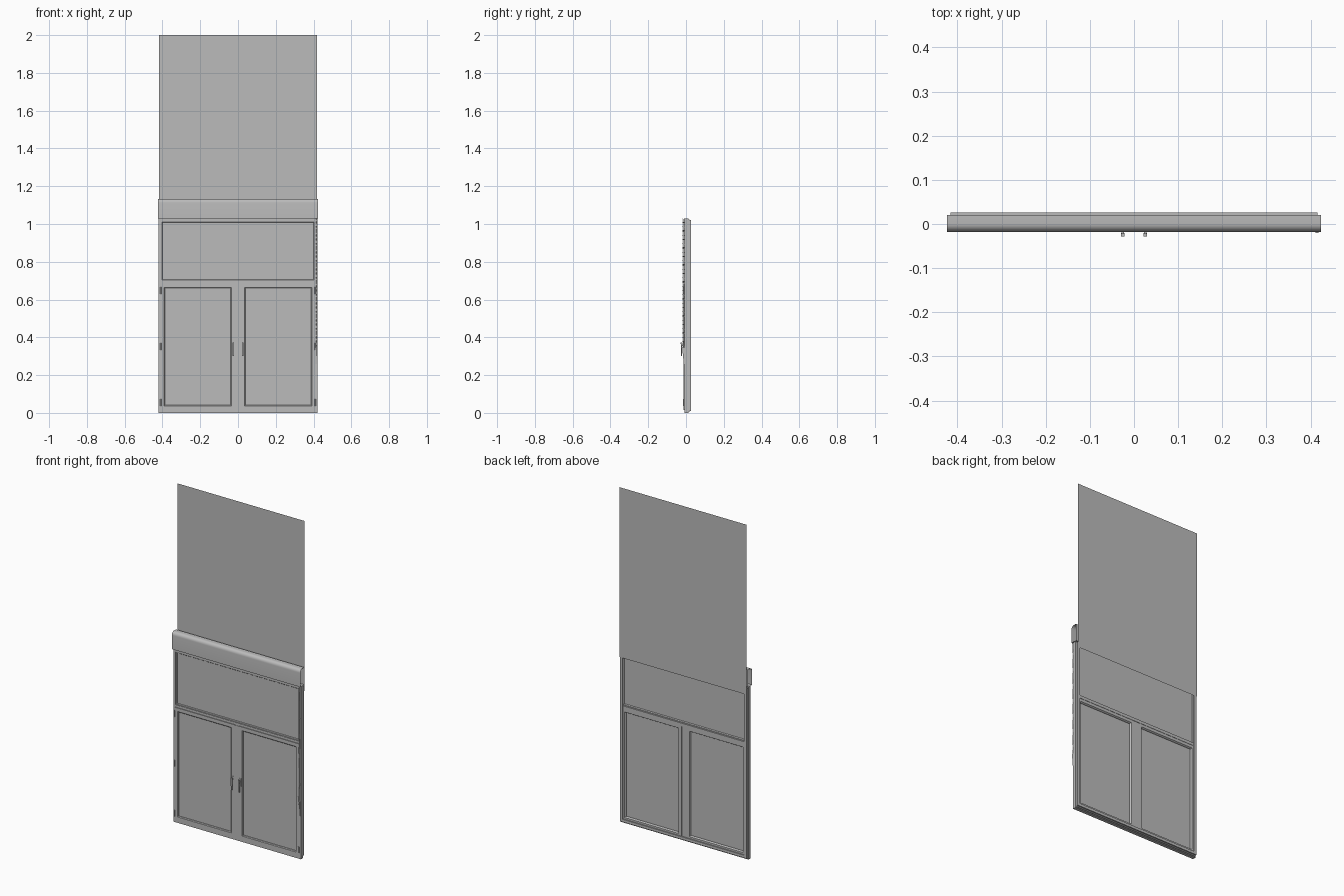
import bpy, bmesh, math
from mathutils import Matrix, Vector

if "Cube" in bpy.data.objects:
    bpy.data.objects.remove(bpy.data.objects["Cube"])


def material(name, c):
    m = bpy.data.materials.new(name)
    m.diffuse_color = (c, c, c, 1)
    m.use_nodes = True
    m.node_tree.nodes["Principled BSDF"].inputs["Base Color"].default_value = m.diffuse_color
    return m


GREY = material("plain grey", 0.5)


def finish(bm, name, smooth=False):
    me = bpy.data.meshes.new(name)
    bm.to_mesh(me)
    bm.free()
    ob = bpy.data.objects.new(name, me)
    bpy.context.collection.objects.link(ob)
    me.materials.append(GREY)
    if smooth:
        for p in me.polygons:
            p.use_smooth = True
        me.set_sharp_from_angle(angle=math.radians(35))
    return ob


def add_box(bm, x0, x1, y0, y1, z0, z1):
    m = Matrix.Translation(((x0 + x1) / 2, (y0 + y1) / 2, (z0 + z1) / 2))
    bmesh.ops.create_cube(bm, size=1, matrix=m @ Matrix.Diagonal((x1 - x0, y1 - y0, z1 - z0, 1)))


def box(name, *dims):
    bm = bmesh.new()
    add_box(bm, *dims)
    return finish(bm, name)


def ring(name, x0, x1, z0, z1, profile):
    """Mitred frame: profile is a closed list of (inset, y) swept round a rectangle."""
    bm = bmesh.new()
    loops = []
    for d, y in profile:
        loops.append([bm.verts.new(v) for v in ((x0 + d, y, z0 + d), (x1 - d, y, z0 + d),
                                                (x1 - d, y, z1 - d), (x0 + d, y, z1 - d))])
    for i, a in enumerate(loops):
        b = loops[(i + 1) % len(loops)]
        for k in range(4):
            n = (k + 1) % 4
            bm.faces.new((a[k], a[n], b[n], b[k]))
    bmesh.ops.recalc_face_normals(bm, faces=bm.faces)
    return finish(bm, name)


# Outer frame, stepped towards the rear, and the rail between the lights
ring("outer_frame", -0.42, 0.42, 0, 1.028,
     [(0, -0.008), (0.015, -0.008), (0.015, 0.018), (0.004, 0.018), (0.004, 0.012), (0, 0.012)])
ring("rear_frame", -0.416, 0.416, 0.01, 1.02,
     [(0, 0.018), (0.016, 0.018), (0.016, 0.026), (0, 0.026)])
box("transom_rail", -0.406, 0.406, -0.008, 0.022, 0.682, 0.70)

# Upper fixed light
ring("upper_glazing_bead", -0.407, 0.407, 0.70, 1.014,
     [(0, -0.005), (0.004, -0.005), (0.007, -0.001), (0.007, 0.009), (0.004, 0.014), (0, 0.014)])
box("upper_pane", -0.403, 0.403, 0.001, 0.007, 0.704, 1.01)

# Pair of opening sashes with panes, hinges and handles
for side, s in (("left", -1), ("right", 1)):
    x0, x1 = sorted((s * 0.412, s * 0.0145))
    ring(side + "_sash", x0, x1, 0.016, 0.686,
         [(0, -0.012), (0.021, -0.012), (0.025, -0.008), (0.025, 0.014), (0.021, 0.02), (0, 0.02)])
    box(side + "_pane", x0 + 0.022, x1 - 0.022, -0.003, 0.008, 0.038, 0.664)
    # three barrel hinges
    bm = bmesh.new()
    for z in (0.055, 0.352, 0.649):
        bmesh.ops.create_cone(bm, cap_ends=True, segments=12, radius1=0.004, radius2=0.004,
                              depth=0.037, matrix=Matrix.Translation((s * 0.409, -0.012, z)))
    finish(bm, side + "_hinges", True)
    # lever handle: base plate, neck and tapering grip
    hx = s * 0.0255
    bm = bmesh.new()
    add_box(bm, hx - 0.005, hx + 0.005, -0.015, -0.011, 0.33, 0.378)
    add_box(bm, hx - 0.003, hx + 0.003, -0.024, -0.014, 0.358, 0.368)
    n = len(bm.verts)
    add_box(bm, hx - 0.0045, hx + 0.0045, -0.028, -0.022, 0.30, 0.373)
    for v in list(bm.verts)[n:]:
        if v.co.z < 0.31:
            v.co.x = hx + (v.co.x - hx) * 0.7
            v.co.y += 0.002
    finish(bm, side + "_handle")

# Strip covering the joint between the sashes
box("meeting_strip", -0.0145, 0.0145, -0.0105, 0.019, 0.016, 0.684)

# Blind cassette: open-ended rounded shell across the top
profile = [(0.02, 1.03), (0.02, 1.133), (0.0, 1.133)]
for i in range(1, 7):
    a = math.radians(90 * i / 6)
    profile.append((-0.018 * math.sin(a), 1.113 + 0.02 * math.cos(a)))
profile.append((-0.018, 1.03))
bm = bmesh.new()
ends = [[bm.verts.new((x, y, z)) for y, z in profile] for x in (-0.423, 0.423)]
for i in range(len(profile)):
    j = (i + 1) % len(profile)
    bm.faces.new((ends[0][i], ends[0][j], ends[1][j], ends[1][i]))
bmesh.ops.recalc_face_normals(bm, faces=bm.faces)
finish(bm, "blind_cassette", True)

# Thin blind sheet standing above the window
bm = bmesh.new()
bm.faces.new([bm.verts.new(v) for v in ((-0.418, 0.029, 0.988), (0.418, 0.029, 0.988),
                                        (0.418, 0.029, 2.0), (-0.418, 0.029, 2.0))])
finish(bm, "blind_sheet")

# Beaded pull chain, two strands, with a tapered weight
bm = bmesh.new()
for y in (-0.016, -0.0105):
    for i in range(116):
        bmesh.ops.create_icosphere(bm, subdivisions=1, radius=0.0027,
                                   matrix=Matrix.Translation((0.4145, y, 0.336 + i * 0.006)))
finish(bm, "pull_chain", True)
bm = bmesh.new()
add_box(bm, 0.411, 0.418, -0.02, -0.008, 0.26, 0.345)
for v in bm.verts:
    if v.co.z < 0.3 and v.co.y < -0.015:
        v.co.y = -0.012
finish(bm, "chain_weight")
